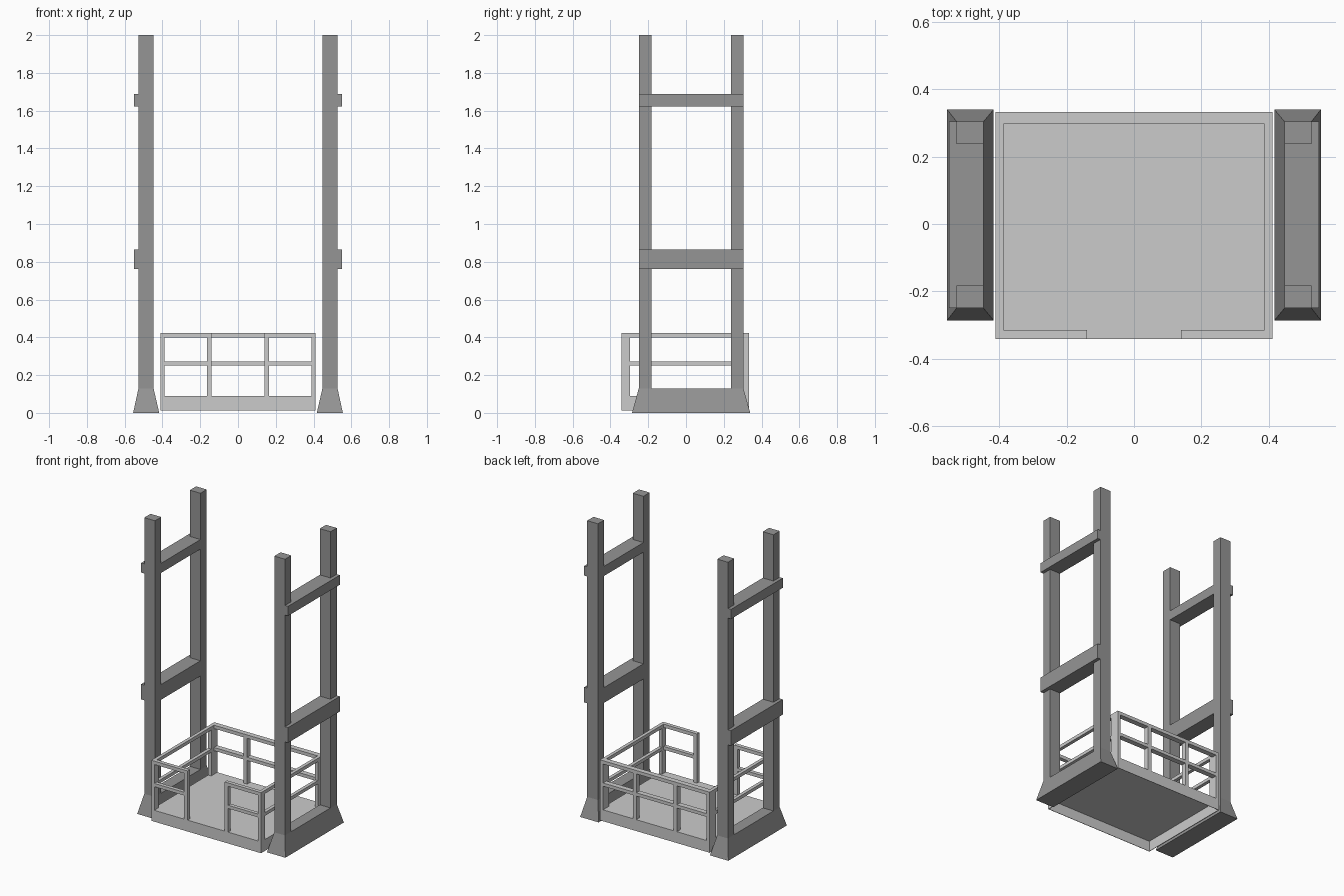
import bpy, bmesh

if "Cube" in bpy.data.objects:
    bpy.data.objects.remove(bpy.data.objects["Cube"])


def grey(name, v):
    m = bpy.data.materials.new(name)
    m.diffuse_color = (v, v, v, 1)
    m.use_nodes = True
    m.node_tree.nodes["Principled BSDF"].inputs["Base Color"].default_value = m.diffuse_color
    return m


DARK, LIGHT = grey("dark_grey", 0.3), grey("light_grey", 0.56)


def make(name, mat, boxes):
    """One object from a list of (x0, x1, y0, y1, z0, z1) boxes."""
    bm = bmesh.new()
    for x0, x1, y0, y1, z0, z1 in boxes:
        vs = bmesh.ops.create_cube(bm, size=1)["verts"]
        for v in vs:
            v.co = (x1 if v.co.x > 0 else x0,
                    y1 if v.co.y > 0 else y0,
                    z1 if v.co.z > 0 else z0)
    bmesh.ops.recalc_face_normals(bm, faces=bm.faces)
    me = bpy.data.meshes.new(name)
    bm.to_mesh(me)
    bm.free()
    me.materials.append(mat)
    ob = bpy.data.objects.new(name, me)
    bpy.context.collection.objects.link(ob)
    return ob


def mirror_x(ob):
    ob.modifiers.new("mirror", "MIRROR").use_axis[0] = True


# Towers: tapered foot, two posts, two cross beams per side
foot = make("tower_foot", DARK, [(0.417, 0.555, -0.286, 0.34, 0, 0.13)])
for v in foot.data.vertices:
    if v.co.z > 0.1:
        v.co.x = 0.527 if v.co.x > 0.5 else 0.447
        v.co.y = 0.304 if v.co.y > 0 else -0.25
mirror_x(foot)
for label, y0, y1 in (("front", -0.25, -0.183), ("back", 0.237, 0.304)):
    mirror_x(make(label + "_tower_post", DARK, [(0.447, 0.527, y0, y1, 0.13, 2.0)]))
for label, z0, z1 in (("lower", 0.763, 0.866), ("upper", 1.622, 1.687)):
    mirror_x(make(label + "_cross_beam", DARK, [(0.447, 0.55, -0.25, 0.304, z0, z1)]))

# Platform: thin floor with a thin sheet skirt, hollow underneath
X, YF, YB = 0.411, -0.341, 0.333
T, ZF, ZT = 0.023, 0.09, 0.423
S = 0.003
make("platform_floor", LIGHT, [(-X + S, X - S, YF + S, YB - S, 0.084, ZF)])
make("platform_skirt", LIGHT, [
    (-X, X, YF, YF + S, 0.013, ZF), (-X, X, YB - S, YB, 0.013, ZF),
    (-X, -X + S, YF + S, YB - S, 0.013, ZF), (X - S, X, YF + S, YB - S, 0.013, ZF)])

# Railings: mid and top rails with uprights
rails = ((0.25, 0.272), (0.4, ZT))
make("back_railing", LIGHT,
     [(-X, X, YB - 0.036, YB, a, b) for a, b in rails] +
     [(s * 0.152 - 0.013, s * 0.152 + 0.013, YB - 0.036, YB, ZF, ZT) for s in (-1, 1)])
mirror_x(make("front_railing", LIGHT,
              [(0.139, X, YF, YF + 0.026, a, b) for a, b in rails] +
              [(0.139, 0.165, YF, YF + 0.026, ZF, ZT)]))
mirror_x(make("side_railing", LIGHT, [(X - T, X, YF, YB, a, b) for a, b in rails]))
mirror_x(make("corner_posts", LIGHT, [(X - T, X, YF, YF + 0.045, ZF, ZT),
                                      (X - T, X, YB - 0.065, YB, ZF, ZT)]))
